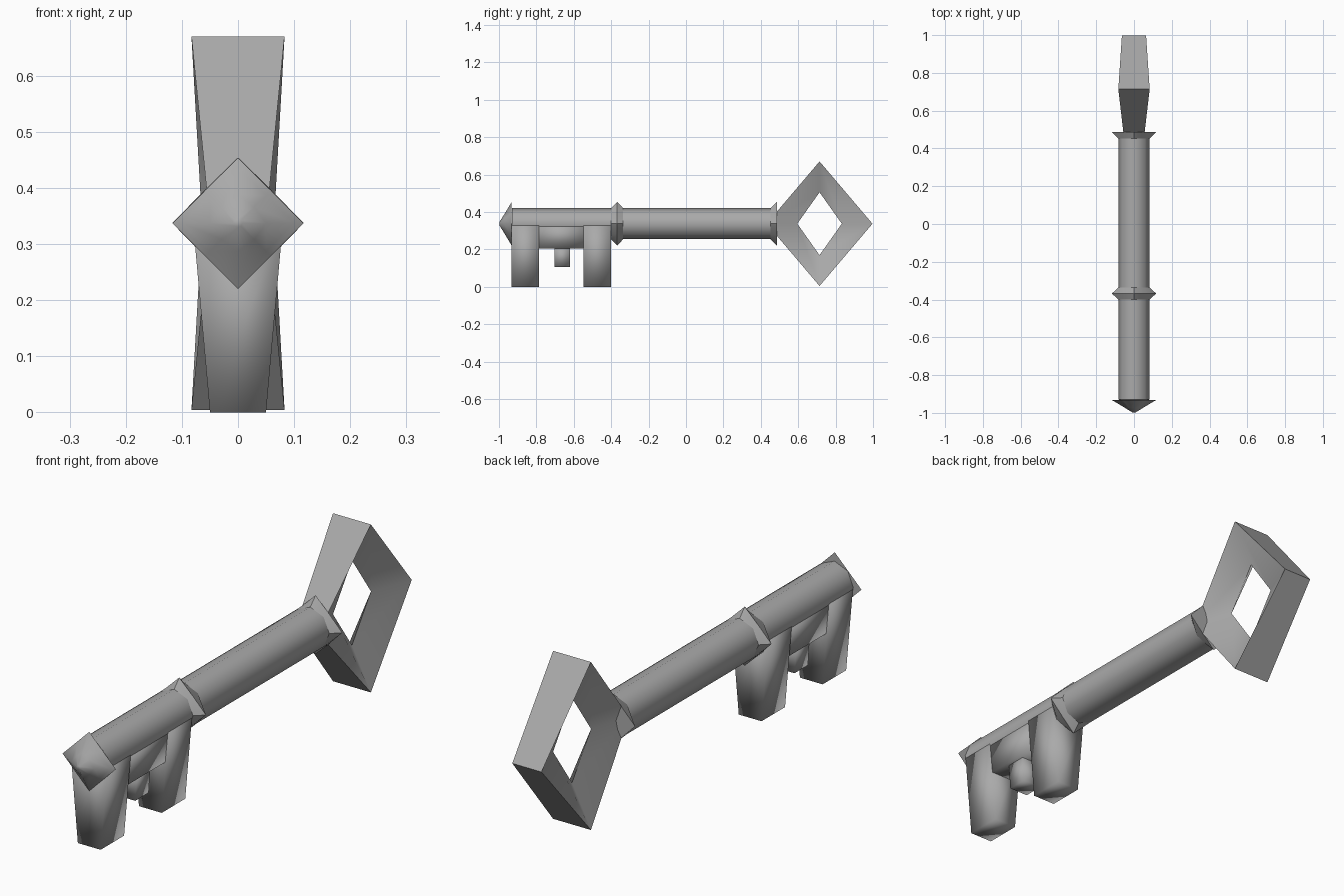
import bpy
import math

if "Cube" in bpy.data.objects:
    bpy.data.objects.remove(bpy.data.objects["Cube"])

steel = bpy.data.materials.new("grey_metal")
steel.diffuse_color = (0.4, 0.4, 0.4, 1)
steel.use_nodes = True
steel.node_tree.nodes["Principled BSDF"].inputs["Base Color"].default_value = steel.diffuse_color
AXIS_Z = 0.337


def make(name, verts, faces, angle):
    mesh = bpy.data.meshes.new(name)
    mesh.from_pydata(verts, [], faces)
    mesh.materials.append(steel)
    obj = bpy.data.objects.new(name, mesh)
    bpy.context.collection.objects.link(obj)
    bpy.ops.object.select_all(action='DESELECT')
    obj.select_set(True)
    bpy.context.view_layer.objects.active = obj
    bpy.ops.object.mode_set(mode='EDIT')
    bpy.ops.mesh.select_all(action='SELECT')
    bpy.ops.mesh.remove_doubles(threshold=0.0005)
    bpy.ops.mesh.normals_make_consistent(inside=False)
    bpy.ops.object.mode_set(mode='OBJECT')
    bpy.ops.object.shade_smooth_by_angle(angle=math.radians(angle))
    return obj


def ring(y, on_axis, diagonal):
    """Eight points around the key axis: axis corners and diagonal corners."""
    pts = []
    for i in range(8):
        r = diagonal if i % 2 else on_axis
        a = math.pi * i / 4
        pts.append((r * math.cos(a), y, AXIS_Z + r * math.sin(a)))
    return pts


def loft(name, rings, angle):
    n = len(rings[0])
    verts = [p for r in rings for p in r]
    faces = [(k * n + i, k * n + (i + 1) % n, (k + 1) * n + (i + 1) % n, (k + 1) * n + i)
             for k in range(len(rings) - 1) for i in range(n)]
    faces.append(tuple(range(n)))
    faces.append(tuple(range(len(verts) - n, len(verts))))
    return make(name, verts, faces, angle)


# Octagonal shaft
R, D = 0.083, 0.117
loft("shaft", [ring(-0.93, R, R), ring(0.48, R, R)], 50)

# Diamond collars, flaring only at their four corners
loft("middle_collar", [ring(-0.40, R, R), ring(-0.368, D, R + 0.001), ring(-0.336, R, R)], 30)
loft("bow_collar", [ring(0.453, R, R), ring(0.486, D, R + 0.001)], 30)

# Pointed tip with a diamond rim
loft("tip", [ring(-0.932, D, D * 0.7072), ring(-0.942, 0.1, 0.0707),
             ring(-0.972, 0.05, 0.041), ring(-0.998, 0.008, 0.0075)], 65)

# Bow: diamond loop, wedge section with its thin edge towards the hole
CY, HY, HZ = 0.714, 0.283, 0.333
corners = [(1, 0, 0.064), (0, 1, 0.083), (-1, 0, 0.05), (0, -1, 0.083)]
verts = []
for cy, cz, half in corners:
    outer = (CY + cy * HY, AXIS_Z + cz * HZ)
    verts += [(half, *outer), (-half, *outer),
              (0, CY + cy * 0.119, AXIS_Z + cz * 0.168)]
faces = []
for k in range(4):
    a, b = 3 * k, 3 * ((k + 1) % 4)
    for i in range(3):
        j = (i + 1) % 3
        faces.append((a + i, a + j, b + j, b + i))
make("bow", verts, faces, 50)


# Key bit: tapered blocks hanging from the shaft
def block(name, y0, y1, z0, z1, half_low, half_high):
    def level(z, h):
        return [(-h, y0, z), (h, y0, z), (h, y1, z), (-h, y1, z)]
    return loft(name, [level(z0, half_low), level(z1, half_high)], 95)


for name, y0 in (("front_tooth", -0.932), ("rear_tooth", -0.549)):
    block(name, y0, y0 + 0.147, 0.0, AXIS_Z, 0.05, 0.08)
block("bit_plate", -0.79, -0.54, 0.205, AXIS_Z, 0.065, 0.078)
block("small_tooth", -0.704, -0.62, 0.105, 0.215, 0.042, 0.05)
